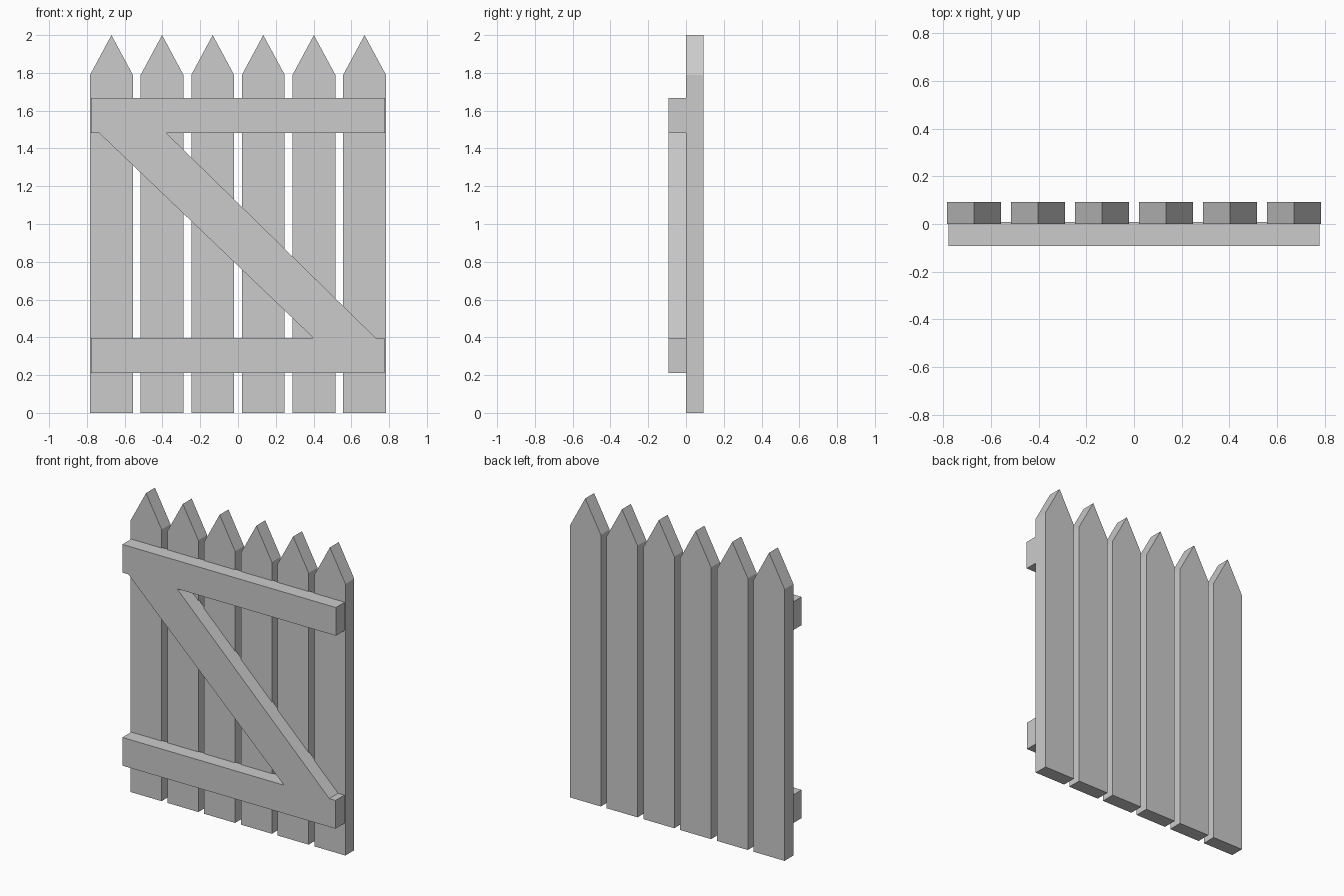
import bpy, bmesh

if "Cube" in bpy.data.objects:
    bpy.data.objects.remove(bpy.data.objects["Cube"])


def extrude_profile(name, points, y0, y1):
    """Extrude an x-z outline from y0 to y1."""
    bm = bmesh.new()
    face = bm.faces.new([bm.verts.new((x, y0, z)) for x, z in points])
    result = bmesh.ops.extrude_face_region(bm, geom=[face], use_keep_orig=True)
    verts = [g for g in result["geom"] if isinstance(g, bmesh.types.BMVert)]
    bmesh.ops.translate(bm, verts=verts, vec=(0, y1 - y0, 0))
    bmesh.ops.recalc_face_normals(bm, faces=bm.faces[:])
    mesh = bpy.data.meshes.new(name)
    bm.to_mesh(mesh)
    bm.free()
    obj = bpy.data.objects.new(name, mesh)
    bpy.context.collection.objects.link(obj)
    return obj


# Pointed pickets
COUNT, PITCH, HALF = 6, 0.268, 0.113
for i in range(COUNT):
    c = (i - (COUNT - 1) / 2) * PITCH
    extrude_profile(f"picket_{i + 1}", [
        (c - HALF, 0), (c + HALF, 0), (c + HALF, 1.79),
        (c, 2.0), (c - HALF, 1.79)], 0.0, 0.092)

# Z-shaped frame: two rails and a diagonal brace, flush in one piece
extrude_profile("z_brace_frame", [
    (-0.778, 1.668), (0.778, 1.668), (0.778, 1.482), (-0.38, 1.482),
    (0.73, 0.396), (0.775, 0.396), (0.775, 0.21), (-0.778, 0.21),
    (-0.778, 0.396), (0.40, 0.396), (-0.735, 1.482), (-0.778, 1.482)],
    -0.092, 0.008)
